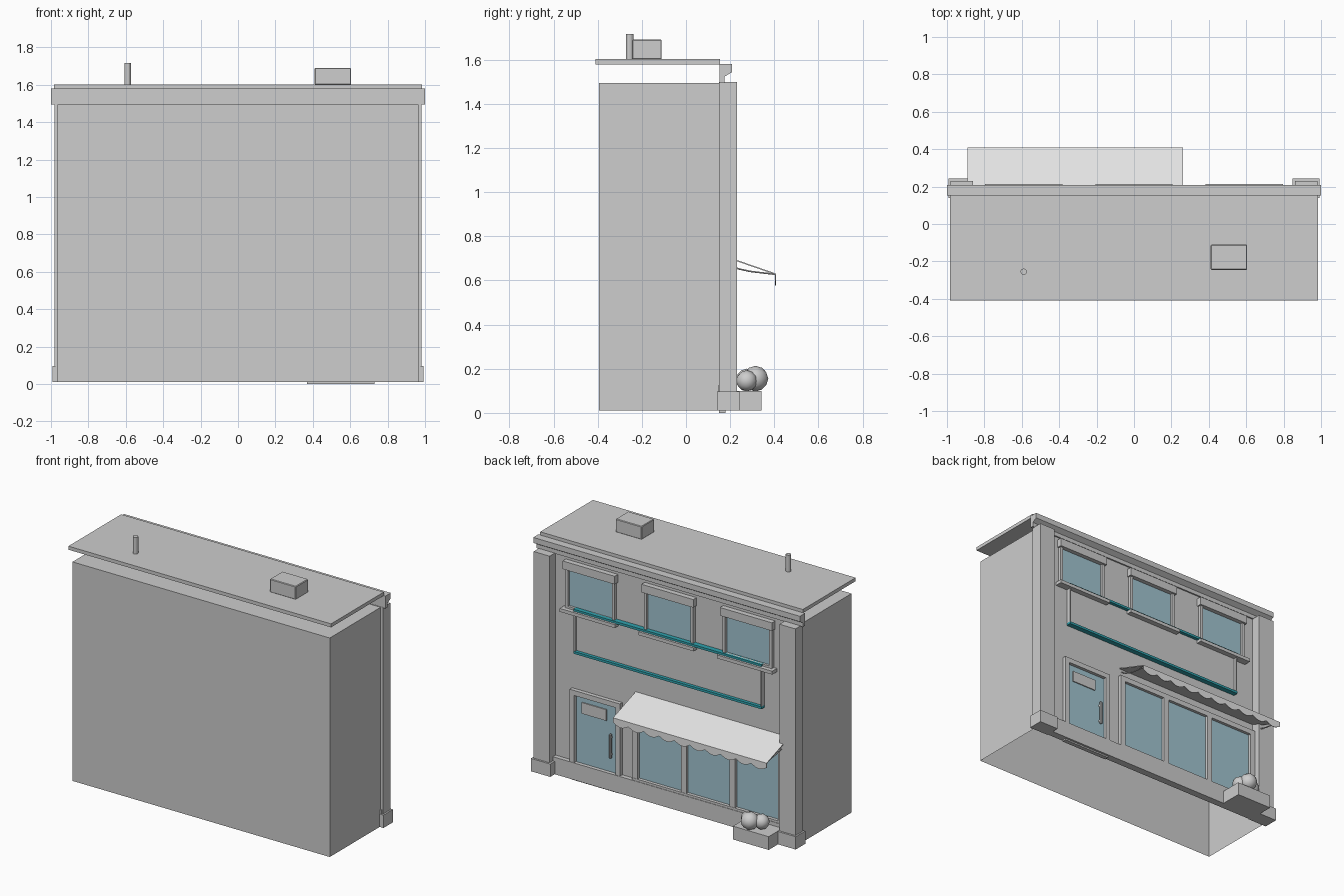
import bpy, bmesh, math
from mathutils import Vector

if "Cube" in bpy.data.objects:
    bpy.data.objects.remove(bpy.data.objects["Cube"])


def material(name, rgb):
    m = bpy.data.materials.new(name)
    m.diffuse_color = (*rgb, 1)
    m.use_nodes = True
    m.node_tree.nodes["Principled BSDF"].inputs["Base Color"].default_value = m.diffuse_color
    return m


GREY = material("plaster_grey", (0.61, 0.61, 0.61))
PALE = material("awning_pale", (0.78, 0.78, 0.78))
GLASS = material("window_glass", (0.36, 0.56, 0.64))
TEAL = material("sign_teal", (0.03, 0.36, 0.42))


def finish(bm, name, mat):
    me = bpy.data.meshes.new(name)
    bm.to_mesh(me)
    bm.free()
    ob = bpy.data.objects.new(name, me)
    bpy.context.collection.objects.link(ob)
    me.materials.append(mat)
    return ob


def box(name, x, y, z, mat=GREY, bevel=0.0, open_bottom=False):
    """Box from (min, max) pairs on each axis."""
    bm = bmesh.new()
    bmesh.ops.create_cube(bm, size=1)
    for v in bm.verts:
        v.co = Vector([(a + b) / 2 + c * (b - a) for (a, b), c in zip((x, y, z), v.co)])
    if open_bottom:
        bm.normal_update()
        low = [f for f in bm.faces if f.normal.z < -0.5 or f.normal.y > 0.5]
        bmesh.ops.delete(bm, geom=low, context='FACES')
    if bevel:
        bmesh.ops.bevel(bm, geom=bm.edges[:], offset=bevel, segments=1, affect='EDGES')
    return finish(bm, name, mat)


def extrude_yz(name, pts, x0, x1, mat=GREY):
    """Closed y-z profile extruded along x."""
    bm = bmesh.new()
    f = bm.faces.new([bm.verts.new((x0, y, z)) for y, z in pts])
    r = bmesh.ops.extrude_face_region(bm, geom=[f])
    for v in r['geom']:
        if isinstance(v, bmesh.types.BMVert):
            v.co.x = x1
    bmesh.ops.recalc_face_normals(bm, faces=bm.faces)
    return finish(bm, name, mat)


def frame(name, x, y, z, w, bottom=True):
    """Rectangular surround made of separate bars."""
    box(name + "_left_bar", (x[0], x[0] + w), y, z)
    box(name + "_right_bar", (x[1] - w, x[1]), y, z)
    box(name + "_top_bar", (x[0] + w, x[1] - w), y, (z[1] - w, z[1]))
    if bottom:
        box(name + "_bottom_bar", (x[0] + w, x[1] - w), y, (z[0], z[0] + w))


# Building shell (open underneath), facade wall and plinth
box("building_shell", (-0.965, 0.965), (-0.395, 0.15), (0.01, 1.495), open_bottom=True)
box("facade_wall", (-0.965, 0.965), (0.15, 0.165), (0.01, 1.495))
box("plinth", (-0.975, 0.975), (0.145, 0.195), (0.01, 0.125))
box("doorstep", (0.37, 0.73), (0.15, 0.18), (0.0, 0.012))

# Corner pilasters with bases
for side, s in (("right", 1), ("left", -1)):
    box(side + "_pilaster", sorted((s * 0.862, s * 0.982)), (0.15, 0.23), (0.01, 1.498))
    box(side + "_pilaster_base", sorted((s * 0.848, s * 0.993)), (0.14, 0.243), (0.01, 0.097))

# Cornice and roof slab
extrude_yz("cornice", [(0.152, 1.495), (0.175, 1.495), (0.175, 1.523), (0.208, 1.543),
                       (0.208, 1.58), (0.152, 1.58)], -1.0, 1.0)
box("roof_slab", (-0.985, 0.985), (-0.41, 0.155), (1.578, 1.602))

# Rooftop unit and vent pipe
box("roof_unit", (0.41, 0.605), (-0.245, -0.11), (1.6, 1.69), bevel=0.004)
bm = bmesh.new()
bmesh.ops.create_cone(bm, cap_ends=True, segments=12, radius1=0.017, radius2=0.017, depth=0.115)
bmesh.ops.translate(bm, verts=bm.verts, vec=(-0.59, -0.255, 1.6575))
finish(bm, "vent_pipe", GREY)

# Upper windows
for i, cx in enumerate((-0.59, 0.0, 0.59)):
    n = "upper_window_%d" % (i + 1)
    box(n + "_glass", (cx - 0.17, cx + 0.17), (0.163, 0.17), (1.16, 1.43), GLASS)
    frame(n, (cx - 0.185, cx + 0.185), (0.165, 0.187), (1.15, 1.44), 0.02)
    box(n + "_crown", (cx - 0.195, cx + 0.195), (0.165, 0.2), (1.42, 1.475))
    box(n + "_sill", (cx - 0.207, cx + 0.207), (0.165, 0.215), (1.133, 1.156))

# Blank sign board with teal rails
box("sign_board", (-0.7, 0.7), (0.165, 0.178), (0.875, 1.16))
box("sign_top_rail", (-0.705, 0.705), (0.165, 0.2), (1.154, 1.17), TEAL)
box("sign_bottom_rail", (-0.705, 0.705), (0.165, 0.2), (0.868, 0.884), TEAL)
for side, s in (("right", 1), ("left", -1)):
    box("sign_%s_edge" % side, sorted((s * 0.695, s * 0.705)), (0.165, 0.196), (0.884, 1.154))

# Door
frame("door", (0.362, 0.738), (0.165, 0.192), (0.125, 0.615), 0.034, bottom=False)
box("door_glass", (0.39, 0.71), (0.163, 0.17), (0.125, 0.59), GLASS)
box("door_plate", (0.475, 0.66), (0.17, 0.177), (0.465, 0.54))
box("door_handle", (0.428, 0.443), (0.178, 0.195), (0.225, 0.39), bevel=0.004)
for z in (0.25, 0.365):
    box("door_handle_mount", (0.431, 0.44), (0.168, 0.18), (z - 0.006, z + 0.006))

# Shop window with three panes
box("shop_glass", (-0.845, 0.25), (0.163, 0.17), (0.125, 0.64), GLASS)
for i in range(4):
    cx = 0.25 - 0.365 * i
    box("shop_post_%d" % (i + 1), (cx - 0.02, cx + 0.02), (0.165, 0.19), (0.125, 0.65))
box("shop_top_bar", (-0.865, 0.27), (0.165, 0.19), (0.615, 0.65))
box("shop_bottom_bar", (-0.865, 0.27), (0.165, 0.192), (0.125, 0.14))

# Awning canopy
AX0, AX1 = -0.89, 0.262
extrude_yz("awning_canopy", [(0.165, 0.715), (0.408, 0.631), (0.408, 0.625), (0.165, 0.709)],
           AX0, AX1, PALE)

# Scalloped valance
bm = bmesh.new()
N, STEPS = 10, 8
prev = None
for i in range(N * STEPS + 1):
    x = AX0 + (AX1 - AX0) * i / (N * STEPS)
    drop = 0.03 + 0.022 * abs(math.sin(math.pi * i / STEPS))
    cur = [bm.verts.new((x, 0.406, 0.629)), bm.verts.new((x, 0.406, 0.629 - drop))]
    if prev:
        bm.faces.new((prev[0], prev[1], cur[1], cur[0]))
    prev = cur
valance = finish(bm, "awning_valance", PALE)
mod = valance.modifiers.new("thickness", 'SOLIDIFY')
mod.thickness = 0.004
mod.offset = 0

# Curved awning arms
for side, x in (("left", -0.876), ("right", 0.243)):
    cu = bpy.data.curves.new("awning_%s_arm" % side, 'CURVE')
    cu.dimensions = '3D'
    cu.bevel_depth = 0.004
    cu.bevel_resolution = 1
    sp = cu.splines.new('POLY')
    pts = [(0.165, 0.69), (0.2, 0.667), (0.24, 0.652), (0.29, 0.641), (0.34, 0.635), (0.402, 0.628)]
    sp.points.add(len(pts) - 1)
    for p, (y, z) in zip(sp.points, pts):
        p.co = (x, y, z, 1)
    ob = bpy.data.objects.new("awning_%s_arm" % side, cu)
    bpy.context.collection.objects.link(ob)
    cu.materials.append(GREY)

# Planter and shrub
box("planter", (-0.86, -0.592), (0.195, 0.343), (0.01, 0.1))
for i, (x, y, z, r) in enumerate(((-0.70, 0.315, 0.155, 0.058), (-0.76, 0.275, 0.15, 0.05),
                                  (-0.66, 0.275, 0.145, 0.048))):
    bm = bmesh.new()
    bmesh.ops.create_icosphere(bm, subdivisions=2, radius=r)
    bmesh.ops.translate(bm, verts=bm.verts, vec=(x, y, z))
    for f in bm.faces:
        f.smooth = True
    finish(bm, "shrub_%d" % (i + 1), GREY)
